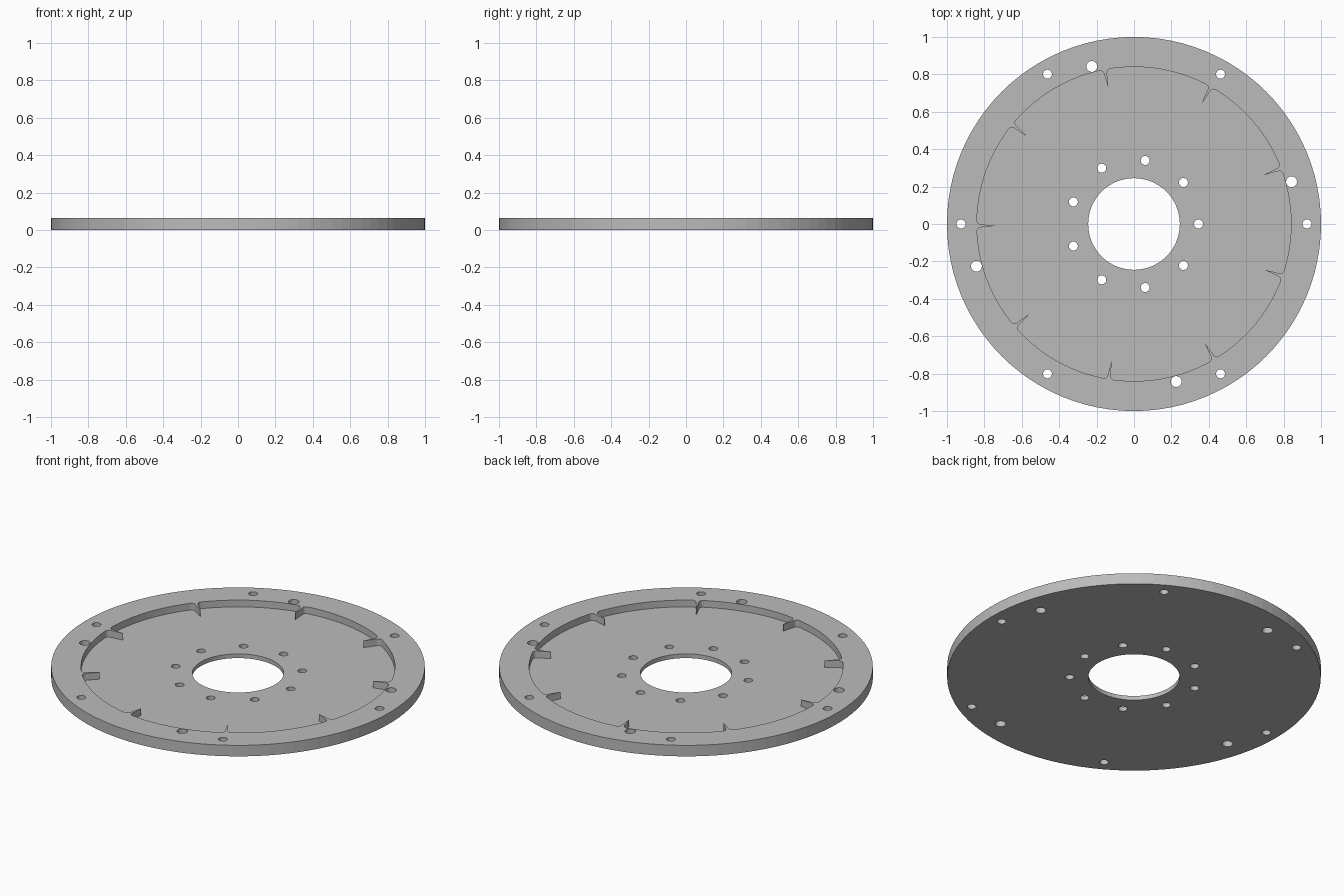
import bpy, bmesh
from math import cos, sin, pi, radians, asin

cube = bpy.data.objects.get("Cube")
if cube:
    bpy.data.objects.remove(cube, do_unlink=True)

TOP, FLOOR = 0.065, 0.025      # rim height and recess floor height
RECESS, TIP = 0.84, 0.745      # recess wall radius and tooth tip radius
TEETH, FIRST = 9, radians(20.7)
FILLET, HALF = 0.022, 0.008    # corner rounding and tooth half width


def circle(radius, count, cx=0, cy=0):
    return [(cx + radius * cos(2 * pi * i / count),
             cy + radius * sin(2 * pi * i / count)) for i in range(count)]


def hole_ring(number, ring_radius, hole_radius, start=0):
    return [circle(hole_radius, 24, x, y) for x, y in
            [(ring_radius * cos(start + 2 * pi * k / number),
              ring_radius * sin(start + 2 * pi * k / number)) for k in range(number)]]


def recess_outline():
    """Round wall interrupted by thin wedge teeth with rounded roots."""
    side = []
    for i in range(6):
        t = pi / 2 * i / 5
        side.append((RECESS - FILLET * (1 - cos(t)),
                     -HALF - FILLET * (1 - sin(t))))
    side.append((TIP, -0.001))
    tooth = side + [(u, -v) for u, v in reversed(side)]
    gap = asin((HALF + FILLET) / RECESS)
    step = 2 * pi / TEETH
    points = []
    for k in range(TEETH):
        a = FIRST + k * step
        points += [(u * cos(a) - v * sin(a), u * sin(a) + v * cos(a)) for u, v in tooth]
        for i in range(1, 12):
            b = a + gap + (step - 2 * gap) * i / 12
            points.append((RECESS * cos(b), RECESS * sin(b)))
    return points


bm = bmesh.new()


def wall(points, low, high):
    """Vertical wall along a closed outline; returns its lower and upper edges."""
    lows = [bm.verts.new((x, y, low)) for x, y in points]
    highs = [bm.verts.new((x, y, high)) for x, y in points]
    n = len(points)
    for i in range(n):
        j = (i + 1) % n
        bm.faces.new((lows[i], lows[j], highs[j], highs[i]))
    return ([bm.edges.get((lows[i], lows[(i + 1) % n])) for i in range(n)],
            [bm.edges.get((highs[i], highs[(i + 1) % n])) for i in range(n)])


def cap(edges):
    bmesh.ops.triangle_fill(bm, edges=edges, use_beauty=True, normal=(0, 0, 1))


# Outer edge and the stepped recess
bottom, top = wall(circle(1, 96), 0, TOP)
floor, recess_top = wall(recess_outline(), FLOOR, TOP)
top += recess_top

# Centre bore and the bolt holes around it
for outline in [circle(0.245, 64)] + hole_ring(9, 0.345, 0.024):
    low, high = wall(outline, 0, FLOOR)
    bottom += low
    floor += high

# Bolt and dowel holes through the rim
for outline in hole_ring(6, 0.925, 0.024) + hole_ring(4, 0.872, 0.029, radians(15)):
    low, high = wall(outline, 0, TOP)
    bottom += low
    top += high

for edges in (bottom, floor, top):
    cap(edges)
bmesh.ops.recalc_face_normals(bm, faces=bm.faces)

mesh = bpy.data.meshes.new("recessed_disc")
bm.to_mesh(mesh)
bm.free()
disc = bpy.data.objects.new("recessed_disc", mesh)
bpy.context.collection.objects.link(disc)

# Plain grey metal
grey = bpy.data.materials.new("grey_metal")
grey.use_nodes = True
colour = (0.5, 0.5, 0.5, 1)
grey.diffuse_color = colour
grey.node_tree.nodes["Principled BSDF"].inputs["Base Color"].default_value = colour
mesh.materials.append(grey)
